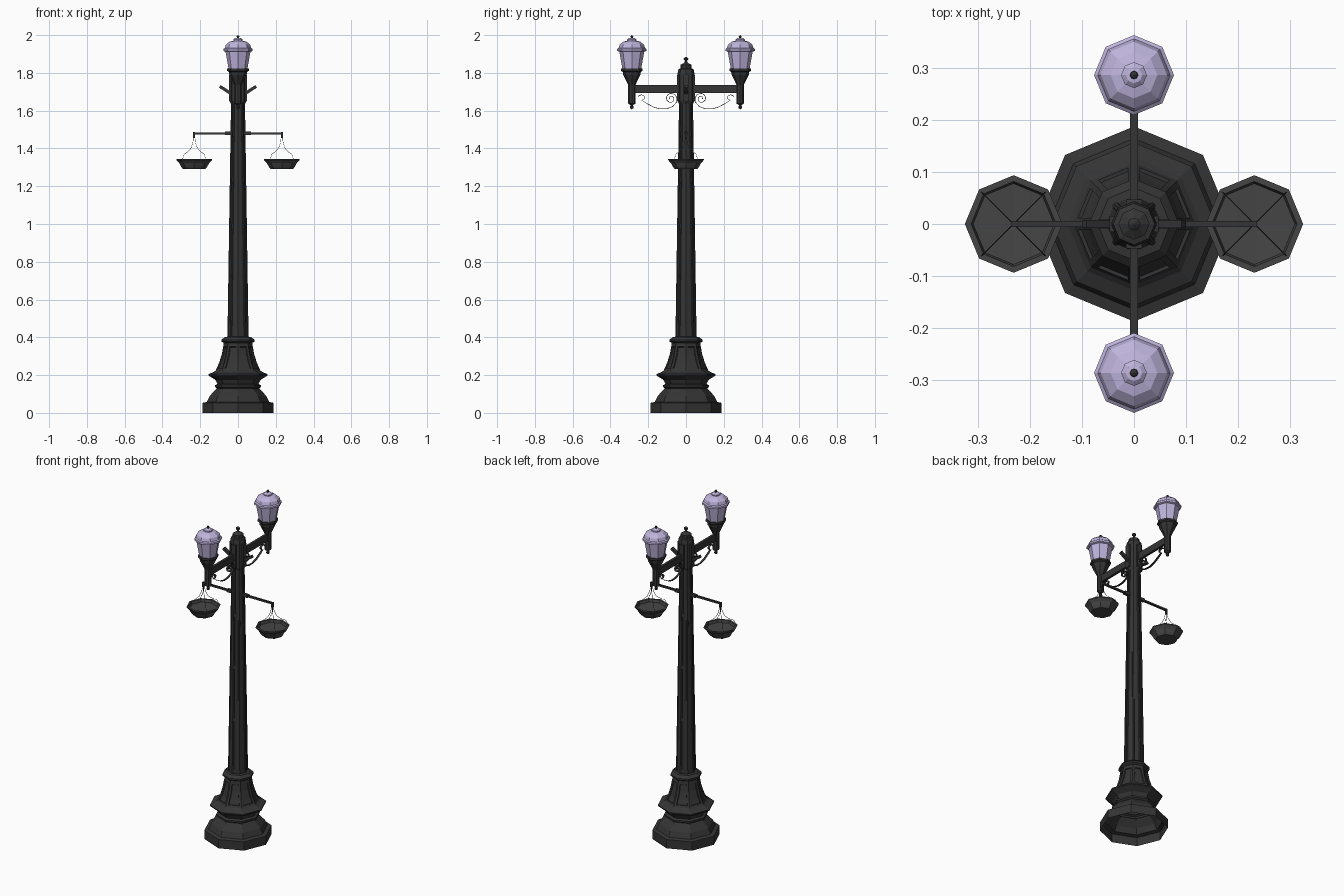
import bpy, bmesh, math
from mathutils import Vector

if "Cube" in bpy.data.objects:
    bpy.data.objects.remove(bpy.data.objects["Cube"])


def material(name, rgb):
    m = bpy.data.materials.new(name)
    m.diffuse_color = (*rgb, 1)
    m.use_nodes = True
    m.node_tree.nodes["Principled BSDF"].inputs["Base Color"].default_value = m.diffuse_color
    return m


IRON = material("iron", (0.035, 0.035, 0.035))
PAN = material("basket_grey", (0.06, 0.06, 0.06))
GLASS = material("lilac_glass", (0.52, 0.46, 0.72))


def finish(bm, name, mat):
    me = bpy.data.meshes.new(name)
    bm.to_mesh(me)
    bm.free()
    me.materials.append(mat)
    ob = bpy.data.objects.new(name, me)
    bpy.context.collection.objects.link(ob)
    return ob


def lathe(name, profile, loc=(0, 0), mat=IRON, n=8, panel=None):
    """Revolve (r, z) points; panel = (first strip, last strip, inset, depth)."""
    bm = bmesh.new()
    rings = []
    for r, z in profile:
        k = 1 if r == 0 else n
        rings.append([bm.verts.new((loc[0] + r * math.cos(math.tau * i / n),
                                    loc[1] + r * math.sin(math.tau * i / n), z)) for i in range(k)])
    strips = []
    for a, b in zip(rings, rings[1:]):
        strip = []
        for i in range(n):
            j = (i + 1) % n
            vs = [a[i % len(a)], a[j % len(a)], b[j % len(b)], b[i % len(b)]]
            strip.append(bm.faces.new(list(dict.fromkeys(vs))))
        strips.append(strip)
    bm.normal_update()
    if panel:
        s0, s1, inset, depth = panel
        for i in range(n):
            bmesh.ops.inset_region(bm, faces=[s[i] for s in strips[s0:s1 + 1]],
                                   thickness=inset, use_even_offset=True)
            faces = [s[i] for s in strips[s0:s1 + 1]]
            bmesh.ops.inset_region(bm, faces=faces, thickness=0.002, depth=-depth, use_even_offset=True)
    return finish(bm, name, mat)


def box(name, size, loc, tilt=0):
    bm = bmesh.new()
    bmesh.ops.create_cube(bm, size=1)
    bmesh.ops.scale(bm, vec=size, verts=bm.verts)
    ob = finish(bm, name, IRON)
    ob.location = loc
    ob.rotation_euler.y = tilt
    return ob


def wire(name, paths, radius):
    cu = bpy.data.curves.new(name, 'CURVE')
    cu.dimensions = '3D'
    cu.bevel_depth = radius
    cu.bevel_resolution = 0
    for pts in paths:
        sp = cu.splines.new('POLY')
        sp.points.add(len(pts) - 1)
        for p, co in zip(sp.points, pts):
            p.co = (*co, 1)
    cu.materials.append(IRON)
    ob = bpy.data.objects.new(name, cu)
    bpy.context.collection.objects.link(ob)


def ribbon(name, pts, width, thick):
    """Flat strip following (y, z) points, wide along x."""
    bm = bmesh.new()
    rows = [[bm.verts.new((s * width / 2, y, z)) for s in (-1, 1)] for y, z in pts]
    for a, b in zip(rows, rows[1:]):
        bm.faces.new((a[0], a[1], b[1], b[0]))
    ob = finish(bm, name, IRON)
    mod = ob.modifiers.new("thickness", 'SOLIDIFY')
    mod.thickness = thick
    mod.offset = 0


# Hollow pedestal with a panelled bell
lathe("pedestal", [(0.188, 0), (0.188, 0.053), (0.165, 0.058), (0.15, 0.09), (0.118, 0.123),
                   (0.112, 0.13), (0.122, 0.137), (0.122, 0.147), (0.108, 0.153), (0.12, 0.175),
                   (0.157, 0.198), (0.157, 0.205), (0.128, 0.217), (0.118, 0.225), (0.1, 0.265),
                   (0.086, 0.31), (0.076, 0.362), (0.076, 0.37), (0.087, 0.377), (0.087, 0.387),
                   (0.07, 0.402), (0.05, 0.404)], panel=(13, 15, 0.012, 0.006))

# Tapered column with recessed long panels
lathe("column", [(0.056, 0.40), (0.037, 1.64)], panel=(0, 0, 0.006, 0.003))
lathe("column_head", [(0.037, 1.635), (0.044, 1.65), (0.044, 1.80), (0.04, 1.82), (0.03, 1.823),
                      (0.03, 1.842), (0.016, 1.85), (0.007, 1.856), (0.006, 1.864), (0.012, 1.87),
                      (0.012, 1.877), (0, 1.886)])
for s in (-1, 1):
    box("head_plate", (0.01, 0.03, 0.14), (s * 0.042, 0, 1.72))
    box("head_plate", (0.03, 0.01, 0.14), (0, s * 0.042, 1.72))

    # Angled flag sockets
    box("flag_socket", (0.016, 0.016, 0.105), (s * 0.052, 0, 1.7), s * math.radians(57))

# Lamp cross arm
box("lamp_arm", (0.015, 0.56, 0.042), (0, 0, 1.714))

for s in (-1, 1):
    y = s * 0.287
    # Lamp holder, glass and finials
    lathe("lamp_holder", [(0, 1.607), (0.008, 1.612), (0.01, 1.62), (0.006, 1.629), (0.019, 1.637),
                          (0.019, 1.735), (0.026, 1.75), (0.046, 1.79), (0.048, 1.805),
                          (0.057, 1.811), (0.057, 1.823), (0, 1.823)], (0, y))
    lathe("lamp_glass", [(0.05, 1.823), (0.066, 1.912), (0.077, 1.916), (0.077, 1.927), (0.07, 1.932),
                         (0.064, 1.95), (0.045, 1.965), (0.025, 1.97), (0.025, 1.977),
                         (0.016, 1.984), (0, 1.986)], (0, y), GLASS)
    lathe("lamp_finial", [(0.008, 1.98), (0.005, 1.987), (0.008, 1.991), (0.006, 1.996), (0, 2.0)], (0, y))

    # Scroll bracket: outer curl, sagging stem, inner curl
    outer = [(0.24 + (0.012 + 0.002 * k) * math.cos(0.6 * k), 1.672 + (0.008 + 0.0013 * k) * math.sin(0.6 * k))
             for k in range(8)]
    stem = [(0.235, 1.655), (0.205, 1.637), (0.17, 1.618), (0.135, 1.609), (0.1, 1.611),
            (0.07, 1.622), (0.05, 1.645)]
    curl = []
    for k in range(22):
        a = math.pi + 0.15 - 0.47 * k
        r = 0.032 * (1 - k / 27)
        curl.append((0.08 + r * math.cos(a), 1.664 + r * math.sin(a)))
    ribbon("scroll_bracket", [(s * a, b) for a, b in outer + stem + curl], 0.012, 0.003)

    # Hanging basket with soil
    x = s * 0.232
    lathe("basket", [(0, 1.291), (0.06, 1.291), (0.07, 1.305), (0.079, 1.322), (0.083, 1.326),
                     (0.094, 1.338), (0.094, 1.344), (0.082, 1.344), (0.078, 1.328), (0, 1.325)],
          (x, 0), PAN)
    # Chains spreading from the bar end to the rim
    chains = []
    for k in range(4):
        a = math.pi / 4 + k * math.pi / 2
        chains.append([(x + r * math.cos(a), r * math.sin(a), z) for r, z in
                       ((0.003, 1.47), (0.01, 1.43), (0.025, 1.40), (0.05, 1.382), (0.075, 1.37), (0.087, 1.342))])
    wire("basket_chains", chains, 0.0012)
    box("bar_end", (0.01, 0.012, 0.03), (x, 0, 1.471))
    box("bar_sleeve", (0.04, 0.018, 0.018), (s * 0.05, 0, 1.48))

# Basket cross bar
box("basket_bar", (0.47, 0.011, 0.011), (0, 0, 1.48))
